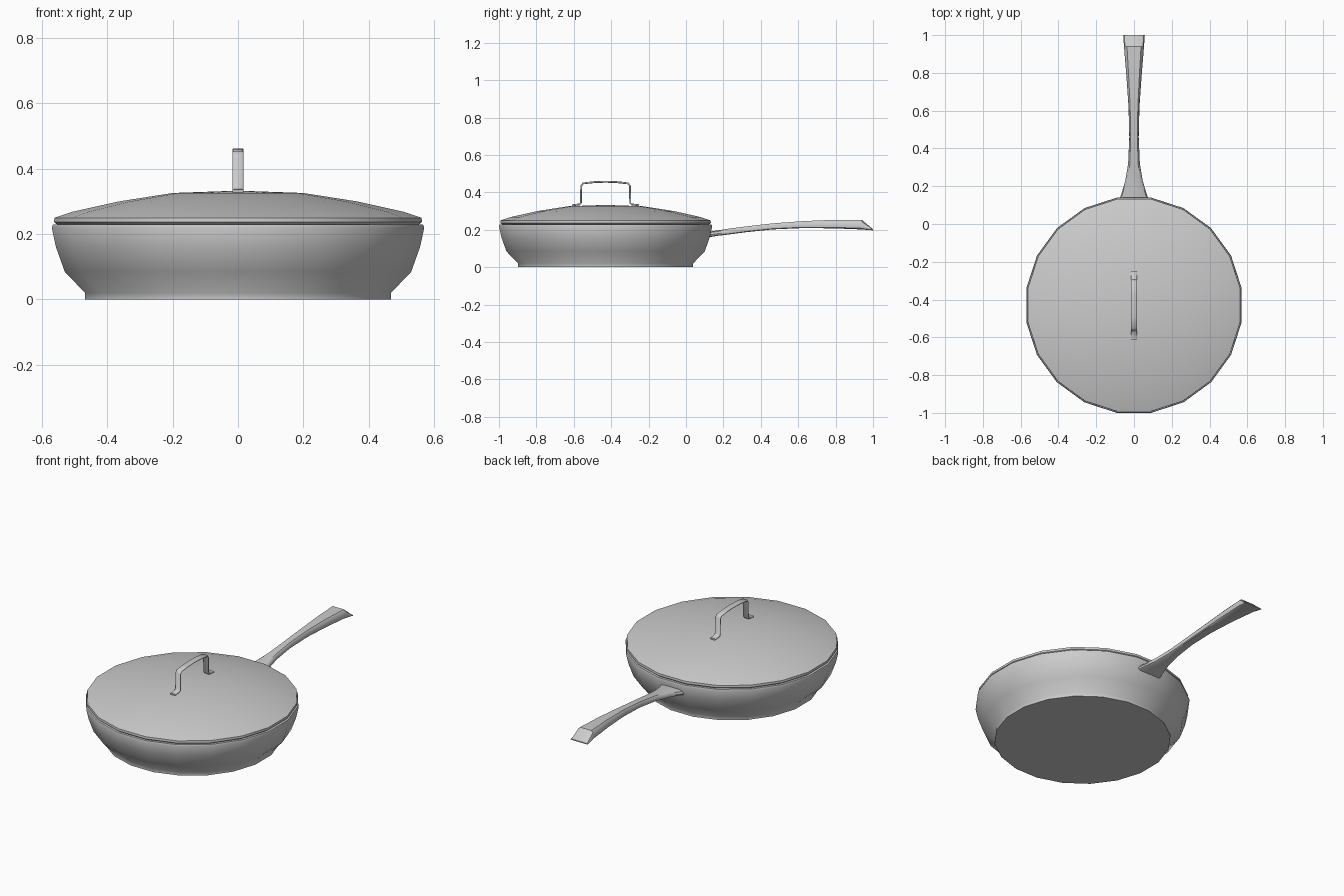
import bpy, bmesh, math
from mathutils import Vector

cube = bpy.data.objects.get("Cube")
if cube:
    bpy.data.objects.remove(cube, do_unlink=True)

CENTRE_Y = -0.43
SIDES = 20

metal = bpy.data.materials.new("grey metal")
metal.use_nodes = True
GREY = (0.6, 0.6, 0.6, 1)
metal.diffuse_color = GREY
metal.node_tree.nodes["Principled BSDF"].inputs["Base Color"].default_value = GREY


def finish(name, bm, angle):
    """Turn a bmesh into a smooth-shaded object with sharp edges kept."""
    bmesh.ops.recalc_face_normals(bm, faces=bm.faces)
    mesh = bpy.data.meshes.new(name)
    bm.to_mesh(mesh)
    bm.free()
    mesh.materials.append(metal)
    obj = bpy.data.objects.new(name, mesh)
    bpy.context.collection.objects.link(obj)
    bpy.ops.object.select_all(action='DESELECT')
    obj.select_set(True)
    bpy.context.view_layer.objects.active = obj
    bpy.ops.object.shade_smooth_by_angle(angle=math.radians(angle))
    return obj


def lathe(name, profile, angle):
    """Spin a radius/height profile that starts and ends on the axis."""
    bm = bmesh.new()
    rings = []
    for r, z in profile:
        if r == 0:
            rings.append([bm.verts.new((0, CENTRE_Y, z))] * SIDES)
            continue
        ring = []
        for i in range(SIDES):
            a = (i + 0.5) * math.tau / SIDES
            ring.append(bm.verts.new((r * math.cos(a), CENTRE_Y + r * math.sin(a), z)))
        rings.append(ring)
    for low, high in zip(rings, rings[1:]):
        for i in range(SIDES):
            j = (i + 1) % SIDES
            bm.faces.new(dict.fromkeys((low[i], low[j], high[j], high[i])))
    return finish(name, bm, angle)


def loft(name, sections, angle):
    """Join matching closed sections and cap both ends."""
    bm = bmesh.new()
    rings = [[bm.verts.new(p) for p in s] for s in sections]
    n = len(rings[0])
    for a, b in zip(rings, rings[1:]):
        for i in range(n):
            j = (i + 1) % n
            bm.faces.new((a[i], a[j], b[j], b[i]))
    bm.faces.new(rings[0])
    bm.faces.new(rings[-1])
    return finish(name, bm, angle)


# Pan body: foot, curved wall, rim and hollow inside
lathe("pan_body", [
    (0, 0), (0.474, 0), (0.474, 0.02), (0.537, 0.085), (0.564, 0.16),
    (0.577, 0.218), (0.574, 0.229), (0.558, 0.229), (0.545, 0.16),
    (0.518, 0.09), (0.46, 0.03), (0, 0.03)], 50)

# Domed lid with an upright edge
lathe("lid", [
    (0, 0.333), (0.202, 0.326), (0.37, 0.3), (0.515, 0.268), (0.569, 0.25),
    (0.57, 0.237), (0.56, 0.229), (0.545, 0.24), (0.365, 0.288), (0, 0.32)], 50)

# Long handle: y, bottom z, top z, half width
stations = [
    (0.12, 0.16, 0.190, 0.080), (0.17, 0.168, 0.197, 0.064),
    (0.23, 0.175, 0.206, 0.046), (0.32, 0.187, 0.218, 0.031),
    (0.46, 0.202, 0.234, 0.025), (0.62, 0.209, 0.246, 0.029),
    (0.78, 0.208, 0.253, 0.040), (0.94, 0.202, 0.253, 0.053),
    (1.0, 0.197, 0.203, 0.057)]
half = [(0.8, 0), (0.96, 0.12), (1, 0.4), (0.9, 0.8), (0.7, 1)]
outline = half + [(-u, v) for u, v in reversed(half)]
loft("pan_handle", [[(u * w, y, lo + v * (hi - lo)) for u, v in outline]
                    for y, lo, hi, w in stations], 38)

# Lid grip: bent strap with a foot at each end, mirrored about the lid centre
side = [(0.18, 0.331), (0.139, 0.336), (0.132, 0.344), (0.13, 0.435),
        (0.121, 0.448), (0.06, 0.455)]
path = [Vector(p) for p in side + [(0, 0.457)] + [(-y, z) for y, z in reversed(side)]]
HALF_WIDTH, HALF_THICK, CHAMFER = 0.017, 0.005, 0.003
corner = [(HALF_WIDTH, HALF_THICK - CHAMFER), (HALF_WIDTH - CHAMFER, HALF_THICK)]
upper = corner + [(-u, v) for u, v in reversed(corner)]
strap = upper + [(-u, -v) for u, v in upper]
sections = []
for i, p in enumerate(path):
    t = (path[min(i + 1, len(path) - 1)] - path[max(i - 1, 0)]).normalized()
    normal = Vector((t.y, -t.x))
    sections.append([(u, CENTRE_Y + p.x + normal.x * v, p.y + normal.y * v)
                     for u, v in strap])
loft("lid_grip", sections, 50)
